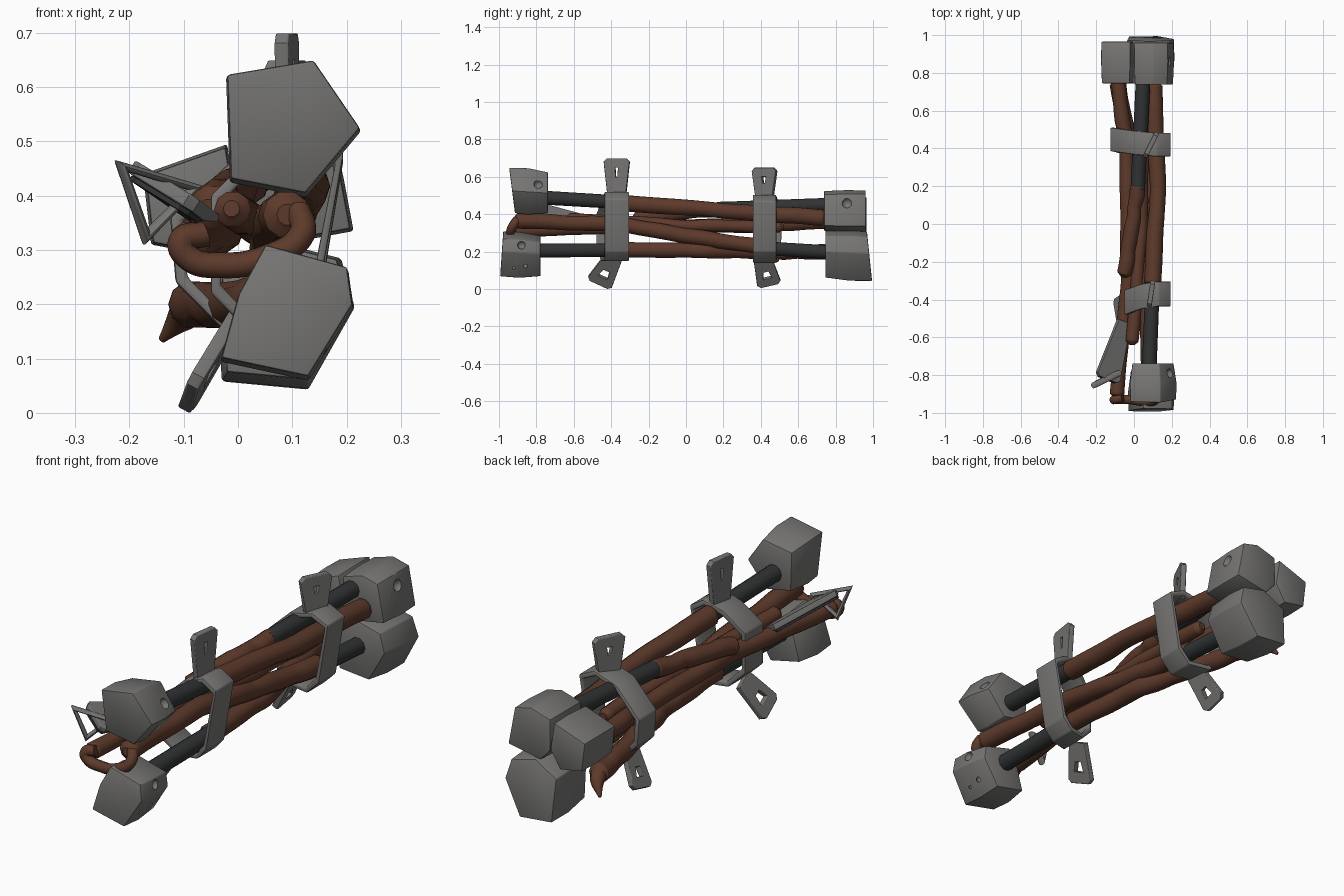
import bpy, bmesh, math, random
from mathutils import Vector, Matrix

if "Cube" in bpy.data.objects:
    bpy.data.objects.remove(bpy.data.objects["Cube"])

random.seed(4)


def material(name, rgb):
    m = bpy.data.materials.new(name)
    m.diffuse_color = (*rgb, 1)
    m.use_nodes = True
    m.node_tree.nodes["Principled BSDF"].inputs["Base Color"].default_value = m.diffuse_color
    return m


GREY = material("dull_steel", (0.18, 0.177, 0.172))
DARK = material("dark_iron", (0.03, 0.032, 0.033))
BROWN = material("brown_wood", (0.11, 0.042, 0.024))


def finish(ob, mat, angle=40):
    """Bake modifiers and curves into a mesh, colour it and shade it."""
    bpy.context.view_layer.update()
    dg = bpy.context.evaluated_depsgraph_get()
    me = bpy.data.meshes.new_from_object(ob.evaluated_get(dg))
    new = bpy.data.objects.new("part", me)
    new.matrix_world = ob.matrix_world
    name = ob.name
    bpy.data.objects.remove(ob)
    new.name = name
    bpy.context.collection.objects.link(new)
    me.materials.clear()
    me.materials.append(mat)
    bpy.ops.object.select_all(action='DESELECT')
    new.select_set(True)
    bpy.context.view_layer.objects.active = new
    bpy.ops.object.shade_smooth_by_angle(angle=math.radians(angle))
    return new


def mesh_object(name, bm):
    bmesh.ops.recalc_face_normals(bm, faces=bm.faces)
    me = bpy.data.meshes.new(name)
    bm.to_mesh(me)
    bm.free()
    ob = bpy.data.objects.new(name, me)
    bpy.context.collection.objects.link(ob)
    return ob


def tube(name, pts, radii, mat, cyclic=False, smooth=True):
    cu = bpy.data.curves.new(name, 'CURVE')
    cu.dimensions = '3D'
    cu.bevel_depth = 1
    cu.bevel_resolution = 3
    cu.resolution_u = 10
    cu.use_fill_caps = True
    if smooth:
        sp = cu.splines.new('BEZIER')
        sp.bezier_points.add(len(pts) - 1)
        for p, co, r in zip(sp.bezier_points, pts, radii):
            p.co, p.radius = co, r
            p.handle_left_type = p.handle_right_type = 'AUTO'
    else:
        sp = cu.splines.new('POLY')
        sp.points.add(len(pts) - 1)
        for p, co, r in zip(sp.points, pts, radii):
            p.co, p.radius = (*co, 1), r
    sp.use_cyclic_u = cyclic
    ob = bpy.data.objects.new(name, cu)
    bpy.context.collection.objects.link(ob)
    return finish(ob, mat, 50)


def stick(name, pts, r=0.041):
    """Slightly knobbly wooden grip following a few guide points."""
    fine = []
    for a, b in zip(pts, pts[1:]):
        for k in range(4):
            q = Vector(a).lerp(Vector(b), k / 4)
            fine.append(q + Vector((random.uniform(-1, 1), 0, random.uniform(-1, 1))) * 0.003)
    fine.append(Vector(pts[-1]))
    rad = [r * random.uniform(0.93, 1.06) for _ in fine]
    # rounded closing points at both ends
    d0, d1 = (fine[0] - fine[1]).normalized(), (fine[-1] - fine[-2]).normalized()
    fine = [fine[0] + d0 * 0.02] + fine + [fine[-1] + d1 * 0.02]
    rad = [r * 0.5] + rad + [rad[-1] * 0.45]
    return tube(name, fine, rad, BROWN)


def head(name, poly, y_out, y_in, holes=(), shrink=0.88, dz=-0.012, tilt=0.0):
    """Many-sided block; outline is (x, z) of the outer face."""
    bm = bmesh.new()
    cx = sum(p[0] for p in poly) / len(poly)
    cz = sum(p[1] for p in poly) / len(poly)
    rings = []
    for t, s in ((0, 0.98), (0.45, 1.0), (1, shrink)):
        y = y_out + (y_in - y_out) * t
        lean = tilt if t == 0 else 0
        rings.append([bm.verts.new((cx + (x - cx) * s, y - lean * (z - cz) / 0.12,
                                    cz + (z - cz) * s + dz * t)) for x, z in poly])
    n = len(poly)
    for a, b in zip(rings, rings[1:]):
        for i in range(n):
            bm.faces.new((a[i], a[(i + 1) % n], b[(i + 1) % n], b[i]))
    bm.faces.new(rings[0])
    bm.faces.new(rings[-1])
    ob = mesh_object(name, bm)
    bev = ob.modifiers.new("bevel", 'BEVEL')
    bev.width, bev.segments = 0.005, 2
    bev.angle_limit = math.radians(25)
    cutters = []
    for x, y, z, r in holes:
        cb = bmesh.new()
        bmesh.ops.create_icosphere(cb, subdivisions=2, radius=r, matrix=Matrix.Translation((x, y, z)))
        c = mesh_object("hole_cutter", cb)
        c.hide_render = True
        mod = ob.modifiers.new("hole", 'BOOLEAN')
        mod.operation, mod.object, mod.solver = 'DIFFERENCE', c, 'EXACT'
        cutters.append(c)
    finish(ob, GREY, 30)
    for c in cutters:
        bpy.data.objects.remove(c)


def tab(name, base, tip, wdir, w0, w1, hole=None, thick=0.013, mat=GREY):
    """Flat plate from base to tip, optionally with a hole (start, end, half width)."""
    base, tip, wdir = Vector(base), Vector(tip), Vector(wdir)
    d = tip - base
    L = d.length
    d.normalize()
    w = (wdir - d * wdir.dot(d)).normalized()
    nrm = w.cross(d)
    c = 0.015
    loops = [[(-w0, 0), (w0, 0), (w1, L - c), (w1 - c, L), (c - w1, L), (-w1, L - c)]]
    if hole:
        a, b, hw = hole
        loops.append([(-hw * 0.6, a * L), (hw * 0.6, a * L), (hw, b * L), (-hw, b * L)])
    cu = bpy.data.curves.new(name, 'CURVE')
    cu.dimensions = '2D'
    cu.fill_mode = 'BOTH'
    cu.extrude = thick * 0.7
    cu.bevel_depth = thick * 0.3
    for lp in loops:
        sp = cu.splines.new('POLY')
        sp.points.add(len(lp) - 1)
        for p, q in zip(sp.points, lp):
            p.co = (q[0], q[1], 0, 1)
        sp.use_cyclic_u = True
    ob = bpy.data.objects.new(name, cu)
    bpy.context.collection.objects.link(ob)
    ob.matrix_world = Matrix((w, d, nrm)).transposed().to_4x4()
    ob.matrix_world.translation = base
    finish(ob, mat)


def band(name, loop, y, half, skew, thick=0.024):
    """Closed strap round the bundle; the left side is skewed along y."""
    bm = bmesh.new()
    cx = sum(p[0] for p in loop) / len(loop)
    cz = sum(p[1] for p in loop) / len(loop)
    rows = []
    for x, z in loop:
        v = Vector((x - cx, z - cz))
        inner = v - v.normalized() * thick
        yy = y + skew * max(0, (0.08 - x) / 0.15)
        rows.append([bm.verts.new((cx + q[0], yy + s * half, cz + q[1]))
                     for q, s in ((v, -1), (v, 1), (inner, 1), (inner, -1))])
    for a, b in zip(rows, rows[1:] + rows[:1]):
        for i in range(4):
            bm.faces.new((a[i], a[(i + 1) % 4], b[(i + 1) % 4], b[i]))
    ob = mesh_object(name, bm)
    bev = ob.modifiers.new("bevel", 'BEVEL')
    bev.width, bev.segments = 0.007, 2
    finish(ob, GREY)


# Heavy heads: two at the front, three at the back
head("front_upper_head", [(-0.022, 0.625), (0.14, 0.652), (0.227, 0.525), (0.125, 0.403), (-0.015, 0.43)],
     -0.93, -0.738, [(0.19, -0.79, 0.56, 0.025)], tilt=0.015)
head("front_lower_head", [(0.05, 0.312), (0.203, 0.27), (0.213, 0.2), (0.13, 0.065), (-0.033, 0.1), (0.0, 0.22)],
     -0.985, -0.778, [(0.207, -0.88, 0.235, 0.022), (0.155, -0.86, 0.13, 0.018), (0.15, -0.92, 0.12, 0.016)],
     tilt=-0.008)
head("back_right_head", [(0.0, 0.5), (0.1, 0.53), (0.18, 0.51), (0.213, 0.335), (0.05, 0.305), (0.0, 0.36)],
     0.96, 0.738, [(0.197, 0.86, 0.46, 0.028)], 0.95, 0)
head("back_left_head", [(-0.175, 0.44), (-0.02, 0.495), (0.0, 0.37), (-0.05, 0.29), (-0.16, 0.31)],
     0.965, 0.745, (), 0.95, 0)
head("back_lower_head", [(-0.04, 0.25), (0.07, 0.31), (0.19, 0.28), (0.215, 0.19), (0.13, 0.04), (-0.03, 0.055)],
     0.98, 0.745, (), 0.92, 0.01, tilt=0.012)

# Dark shafts
for nm, a, b in [("front_upper_shaft", (0.08, -0.78, 0.49), (0.1, -0.28, 0.46)),
                 ("front_lower_shaft", (0.08, -0.82, 0.205), (0.08, -0.3, 0.21)),
                 ("back_right_shaft", (0.05, 0.8, 0.452), (0.02, 0.18, 0.43)),
                 ("back_lower_shaft", (0.07, 0.8, 0.195), (0.07, 0.4, 0.22))]:
    tube(nm, [a, b], [0.039, 0.038], DARK, smooth=False)

# Wooden grips
stick("front_upper_grip", [(0.1, -0.31, 0.46), (0.125, 0.2, 0.42), (0.105, 0.73, 0.38)], 0.044)
stick("front_lower_grip", [(0.08, -0.32, 0.21), (0.05, 0.1, 0.205), (-0.03, 0.45, 0.2), (-0.085, 0.74, 0.2)], 0.043)
tube("front_lower_grip_tip", [(-0.08, 0.72, 0.2), (-0.1, 0.77, 0.18), (-0.14, 0.81, 0.135)], [0.04, 0.03, 0.007], BROWN)
stick("back_right_grip", [(0.02, 0.2, 0.43), (-0.01, -0.02, 0.41), (-0.05, -0.26, 0.38)], 0.039)
stick("back_left_grip", [(-0.085, 0.76, 0.36), (-0.035, 0.35, 0.34), (-0.03, -0.3, 0.335), (-0.09, -0.9, 0.315)], 0.039)
stick("back_lower_grip", [(0.07, 0.46, 0.22), (0.065, 0.1, 0.27), (0.06, -0.35, 0.345), (0.09, -0.9, 0.365)], 0.042)
stick("middle_grip", [(0.05, 0.5, 0.33), (0.04, 0.0, 0.34), (-0.01, -0.62, 0.375)], 0.034)

# Bent cord joining the grip ends at the front
tube("front_cord", [(0.11, -0.9, 0.375), (0.118, -0.93, 0.33), (0.05, -0.94, 0.285), (-0.03, -0.93, 0.272),
                    (-0.09, -0.93, 0.285), (-0.105, -0.93, 0.315), (-0.06, -0.92, 0.33)], [0.024] * 7, BROWN)

# Clamping straps round the bundle
band("front_strap", [(0.04, 0.49), (0.13, 0.52), (0.195, 0.48), (0.145, 0.2), (0.1, 0.15), (0.02, 0.15),
                     (-0.05, 0.22), (-0.05, 0.4)], -0.37, 0.066, -0.05)
band("back_strap", [(0.0, 0.475), (0.12, 0.505), (0.195, 0.47), (0.15, 0.2), (0.09, 0.14), (-0.02, 0.145),
                    (-0.115, 0.24), (-0.125, 0.36)], 0.42, 0.063, 0.02)

# Upright tabs and drooping lower tabs
tab("front_upper_tab", (0.09, -0.37, 0.49), (0.09, -0.37, 0.695), (0.15, 1, 0), 0.045, 0.066, (0.5, 0.8, 0.012))
tab("back_upper_tab", (0.09, 0.42, 0.48), (0.09, 0.42, 0.645), (0.5, 1, 0), 0.045, 0.068, (0.5, 0.75, 0.017))
tab("front_lower_tab", (-0.01, -0.39, 0.165), (-0.09, -0.465, 0.03), (0, 1, -0.15), 0.045, 0.066, (0.45, 0.75, 0.033))
tab("back_lower_tab", (-0.01, 0.41, 0.16), (-0.09, 0.445, 0.024), (0, 1, 0.15), 0.045, 0.06, (0.45, 0.75, 0.028))

# Loose side plate with a dark underside and a triangular ring
tab("side_plate", (-0.055, -0.52, 0.36), (-0.14, -0.82, 0.42), (0.8, 0, -0.5), 0.035, 0.07)
tab("side_plate_underside", (-0.063, -0.53, 0.343), (-0.148, -0.825, 0.403), (0.8, 0, -0.5), 0.032, 0.066, thick=0.005, mat=DARK)
tube("triangle_ring", [(-0.215, -0.855, 0.455), (-0.08, -0.79, 0.415), (-0.17, -0.83, 0.325)],
     [0.016] * 3, GREY, cyclic=True, smooth=False)
